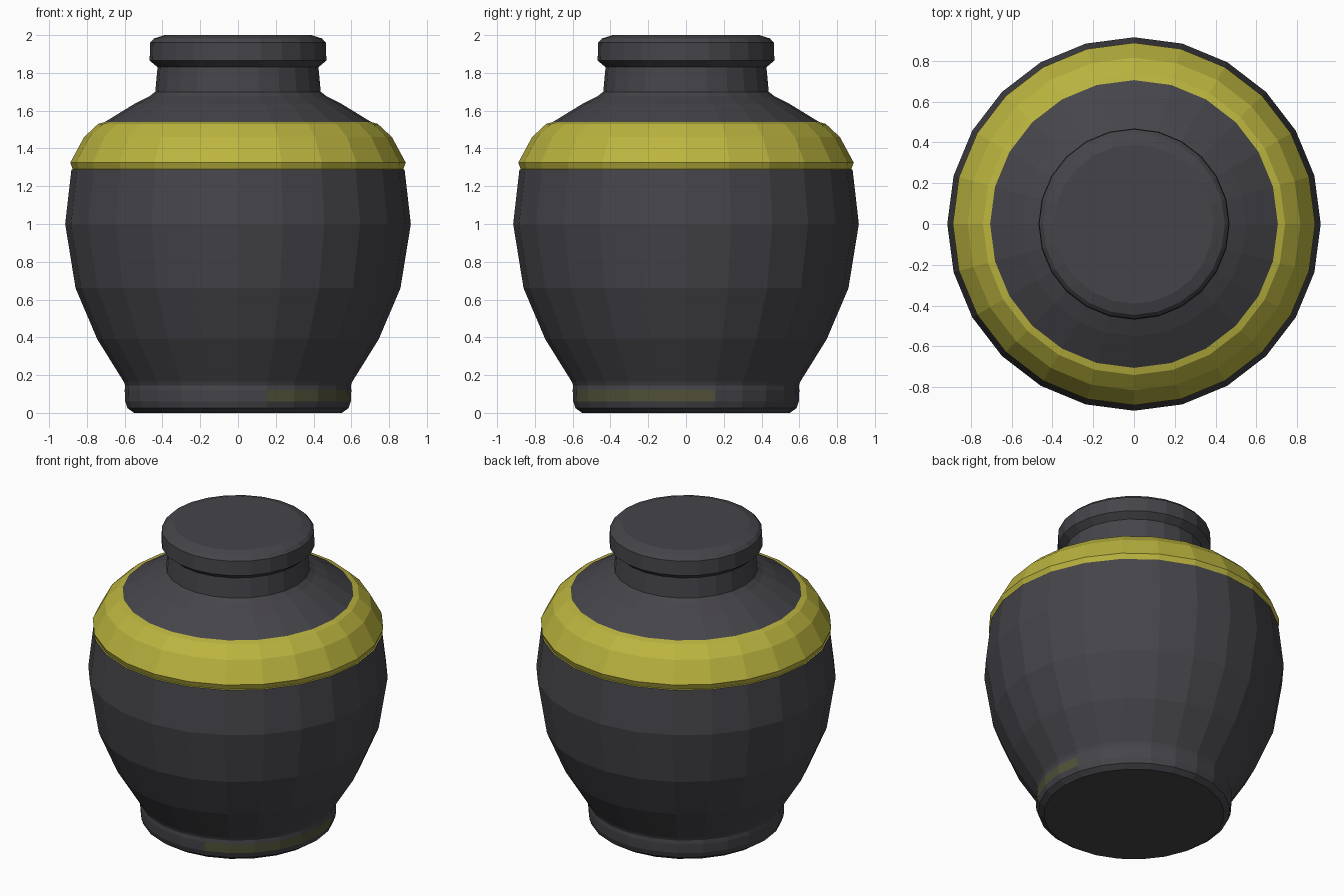
import bpy, bmesh, math

if "Cube" in bpy.data.objects:
    bpy.data.objects.remove(bpy.data.objects["Cube"])

SIDES = 24

def material(name, rgb):
    m = bpy.data.materials.new(name)
    m.diffuse_color = (*rgb, 1)
    m.use_nodes = True
    m.node_tree.nodes["Principled BSDF"].inputs["Base Color"].default_value = m.diffuse_color
    return m

charcoal = material("charcoal_glaze", (0.060, 0.058, 0.067))
yellow = material("yellow_band", (0.50, 0.46, 0.05))
olive = material("faded_olive", (0.085, 0.085, 0.042))

# Silhouette (radius, height) from base to lid
profile = [
    (0.55, 0.00), (0.585, 0.025), (0.597, 0.06), (0.60, 0.12), (0.597, 0.145),
    (0.605, 0.165), (0.745, 0.39), (0.86, 0.66), (0.915, 1.00), (0.882, 1.288),
    (0.875, 1.29), (0.888, 1.325), (0.815, 1.46), (0.74, 1.53), (0.705, 1.54),
    (0.55, 1.635), (0.47, 1.675), (0.438, 1.70), (0.426, 1.83), (0.468, 1.865),
    (0.465, 1.96), (0.445, 1.982), (0.39, 2.00),
]

bm = bmesh.new()
rings = []
for r, z in profile:
    rings.append([bm.verts.new((r * math.cos(2 * math.pi * i / SIDES),
                                r * math.sin(2 * math.pi * i / SIDES), z))
                  for i in range(SIDES)])

# Walls
for a, b in zip(rings, rings[1:]):
    for i in range(SIDES):
        j = (i + 1) % SIDES
        bm.faces.new((a[i], a[j], b[j], b[i]))

# Closed base and top
bm.faces.new(rings[0][::-1])
bm.faces.new(rings[-1])

# Yellow shoulder band, and a faded patch on the front right of the foot
for f in bm.faces:
    c = f.calc_center_median()
    angle = math.degrees(math.atan2(c.y, c.x))
    if 1.289 < c.z < 1.54:
        f.material_index = 1
    elif 0.06 < c.z < 0.12 and -70 < angle < 10:
        f.material_index = 2

mesh = bpy.data.meshes.new("jar")
bm.to_mesh(mesh)
bm.free()
for m in (charcoal, yellow, olive):
    mesh.materials.append(m)
jar = bpy.data.objects.new("jar", mesh)
bpy.context.collection.objects.link(jar)
